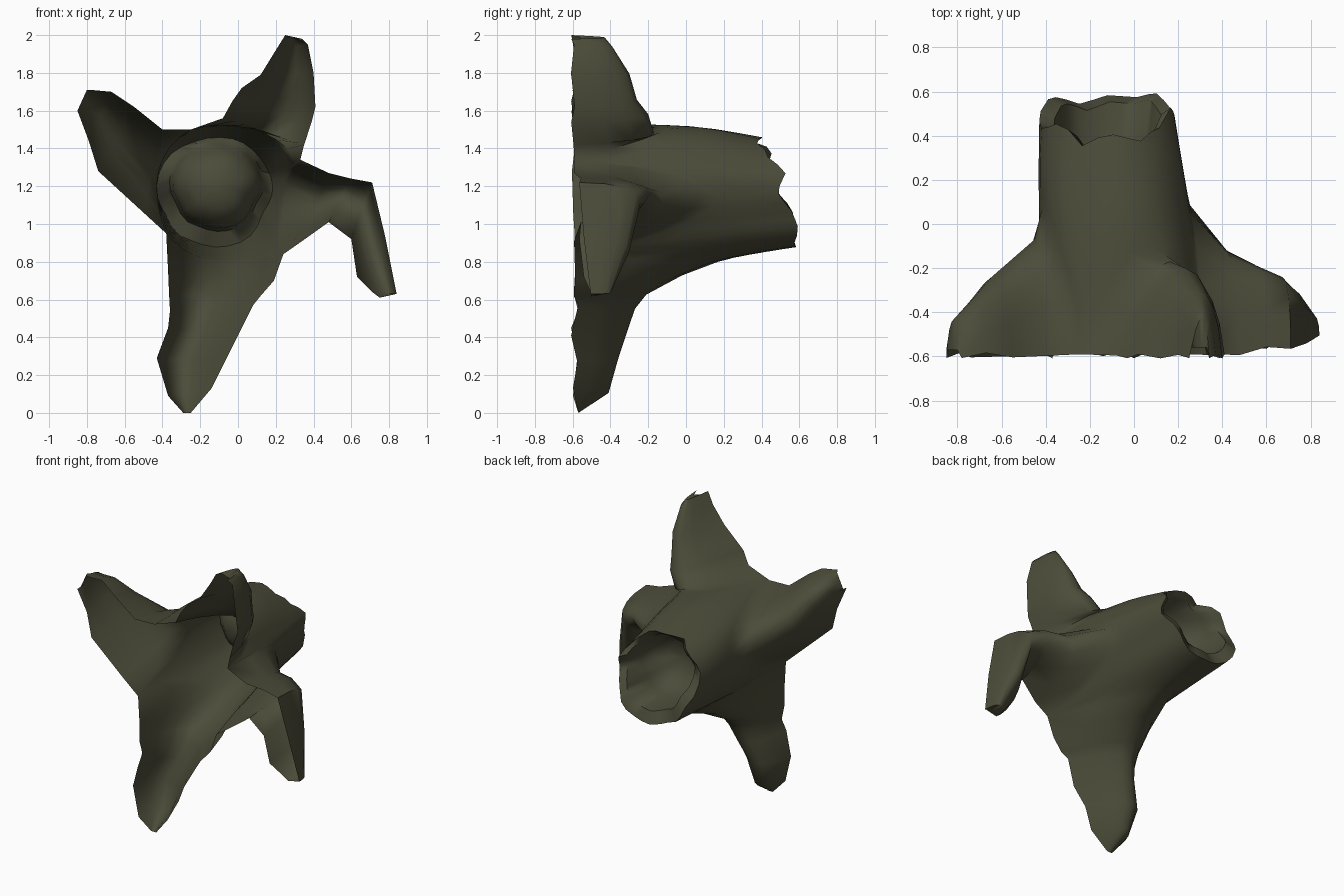
import bpy, bmesh, math, random
from mathutils import Vector

if "Cube" in bpy.data.objects:
    bpy.data.objects.remove(bpy.data.objects["Cube"])

random.seed(7)
N = 8                     # columns per root
BORDER = -0.59            # open underside edge of the roots
CX, CZ = -0.12, 1.17      # trunk axis

# Valleys between neighbouring roots (x, z), clockwise seen from the front
valleys = [(-.38, .95), (-.25, 1.50), (.33, 1.34), (.24, .84)]
# Ridge point where each root leaves the trunk (x, z, y)
ridges = [(-.42, 1.28, .06), (.06, 1.51, -.10), (.25, 1.15, .09), (-.12, .80, .17)]
# How far each ridge leans: below 1 to the right edge, above 1 to the left edge
leans = [1, .68, 1.5, .68]
# Root sections: left edge x, z, right edge x, z, ridge y
roots = [
    [(-.50, 1.06, -.40, 1.50, -.07), (-.74, 1.28, -.55, 1.62, -.24),
     (-.79, 1.44, -.67, 1.70, -.34), (-.85, 1.60, -.78, 1.71, -.43), (-.85, 1.60, -.80, 1.71, -.57)],
    [(-.08, 1.56, .35, 1.42, -.17), (-.03, 1.65, .39, 1.54, -.20), (.02, 1.72, .41, 1.62, -.26),
     (.12, 1.79, .40, 1.80, -.30), (.20, 1.92, .37, 1.95, -.39), (.25, 2.0, .34, 1.98, -.43),
     (.26, 1.99, .33, 1.97, -.56)],
    [(.48, 1.27, .34, .91, -.12), (.60, 1.24, .48, 1.01, -.19), (.71, 1.22, .60, .92, -.24),
     (.78, .93, .63, .72, -.30), (.84, .63, .71, .64, -.40), (.84, .63, .75, .61, -.50)],
    [(.19, .70, -.37, .75, -.02), (.12, .62, -.365, .63, -.21), (.08, .57, -.36, .54, -.27),
     (0, .41, -.37, .45, -.31), (-.07, .27, -.43, .29, -.36), (-.14, .13, -.37, .09, -.41),
     (-.25, 0, -.29, 0, -.57)],
]

bm = bmesh.new()


def strip(a, b, closed=False):
    n = len(a)
    for i in range(n if closed else n - 1):
        j = (i + 1) % n
        quad = []
        for v in (a[i], a[j], b[j], b[i]):
            if v not in quad:
                quad.append(v)
        if len(quad) > 2:
            bm.faces.new(quad)


def rise(u):
    return max(0, math.sin(math.pi * u)) ** 0.9


# Line where trunk and roots meet: an arch over every root
base = []
for k in range(4):
    L, R = Vector(valleys[k]), Vector(valleys[(k + 1) % 4])
    M, yr = Vector(ridges[k][:2]), ridges[k][2]
    for j in range(N):
        u = j / N
        p = L * (2 * (u - .5) * (u - 1)) + M * (4 * u * (1 - u)) + R * (2 * u * (u - .5))
        base.append(bm.verts.new((p.x, BORDER + (yr - BORDER) * rise(u), p.y)))

# Roots: open channels that end in a closed tip
for k, secs in enumerate(roots):
    prev = [base[(k * N + j) % (4 * N)] for j in range(N + 1)]
    for n, (lx, lz, rx, rz, yr) in enumerate(secs):
        last = n == len(secs) - 1
        yb = BORDER + random.uniform(-.02, .02)
        if k == 2:                      # the bent root lifts towards its tip
            yb += .02 * n
        if last:                        # the tip closes onto the edge before it
            yb = yr
        lean = leans[k] ** min(1, (n + 1) / 2)
        row = []
        for j in range(N + 1):
            u = j / N
            s = (.5 * u + .25 * (1 - math.cos(math.pi * u))) ** lean
            row.append(bm.verts.new((lx + (rx - lx) * s, yb + (yr - yb) * rise(u), lz + (rz - lz) * s)))
        strip(prev, row)
        prev = row

# Broken rim of the hollow trunk, with coarse notches
J = 4 * N // 2
jag_r = [random.uniform(-.05, .05) for _ in range(J)]
jag_y = [random.uniform(-.06, .05) for _ in range(J)]
rim = []
for i, v in enumerate(base):
    a = math.atan2(v.co.z - CZ, v.co.x - CX)
    f = (a + math.pi) / (2 * math.pi) * J
    c, w = int(f) % J, f - int(f)
    r = 1 + jag_r[c] * (1 - w) + jag_r[(c + 1) % J] * w
    # grooves either side of the lower lobe
    r -= .13 * math.exp(-((a + .45) / .3) ** 2) + .08 * math.exp(-((a + 2.6) / .3) ** 2)
    y = .51 - .07 * math.sin(a) + jag_y[c] * (1 - w) + jag_y[(c + 1) % J] * w
    if math.sin(a) > .85:
        y -= .05
    rim.append(Vector((CX + .32 * r * math.cos(a), y, CZ + .29 * r * math.sin(a))))

# Trunk wall
prev = base
for t in (.2, .4, .6, .8, 1):
    row = []
    for v, q in zip(base, rim):
        p = v.co.lerp(q, t ** .8)
        p.y = v.co.y + (q.y - v.co.y) * t
        up = max(0, (p.z - CZ) / .35)   # the upper side stays full
        bulge = 1 + .08 * up * math.sin(math.pi * t)
        row.append(bm.verts.new((CX + (p.x - CX) * bulge, p.y, CZ + (p.z - CZ) * bulge)))
    strip(prev, row, True)
    prev = row

# Hollow inside the trunk, closed by a rounded floor
for s, y in ((.82, None), (.76, .34), (.66, .24), (.4, .17)):
    row = [bm.verts.new((CX + .01 + (q.x - CX) * s, q.y - .03 if y is None else y,
                         CZ + .03 + (q.z - CZ) * s)) for q in rim]
    strip(prev, row, True)
    prev = row
tip = bm.verts.new((CX + .01, .15, CZ + .03))
for i in range(len(prev)):
    bm.faces.new((prev[i], prev[(i + 1) % len(prev)], tip))

bmesh.ops.recalc_face_normals(bm, faces=bm.faces)
# Outside must face out: the hollow floor looks towards +y
if tip.link_faces[0].normal.y < 0:
    bmesh.ops.reverse_faces(bm, faces=bm.faces)

me = bpy.data.meshes.new("hollow_stump")
bm.to_mesh(me)
bm.free()
stump = bpy.data.objects.new("hollow_stump", me)
bpy.context.collection.objects.link(stump)
bark = bpy.data.materials.new("dark olive bark")
bark.diffuse_color = (.072, .072, .042, 1)
bark.use_nodes = True
bark.node_tree.nodes["Principled BSDF"].inputs["Base Color"].default_value = bark.diffuse_color
me.materials.append(bark)
bpy.context.view_layer.objects.active = stump
stump.select_set(True)
bpy.ops.object.shade_smooth_by_angle(angle=math.radians(60))
